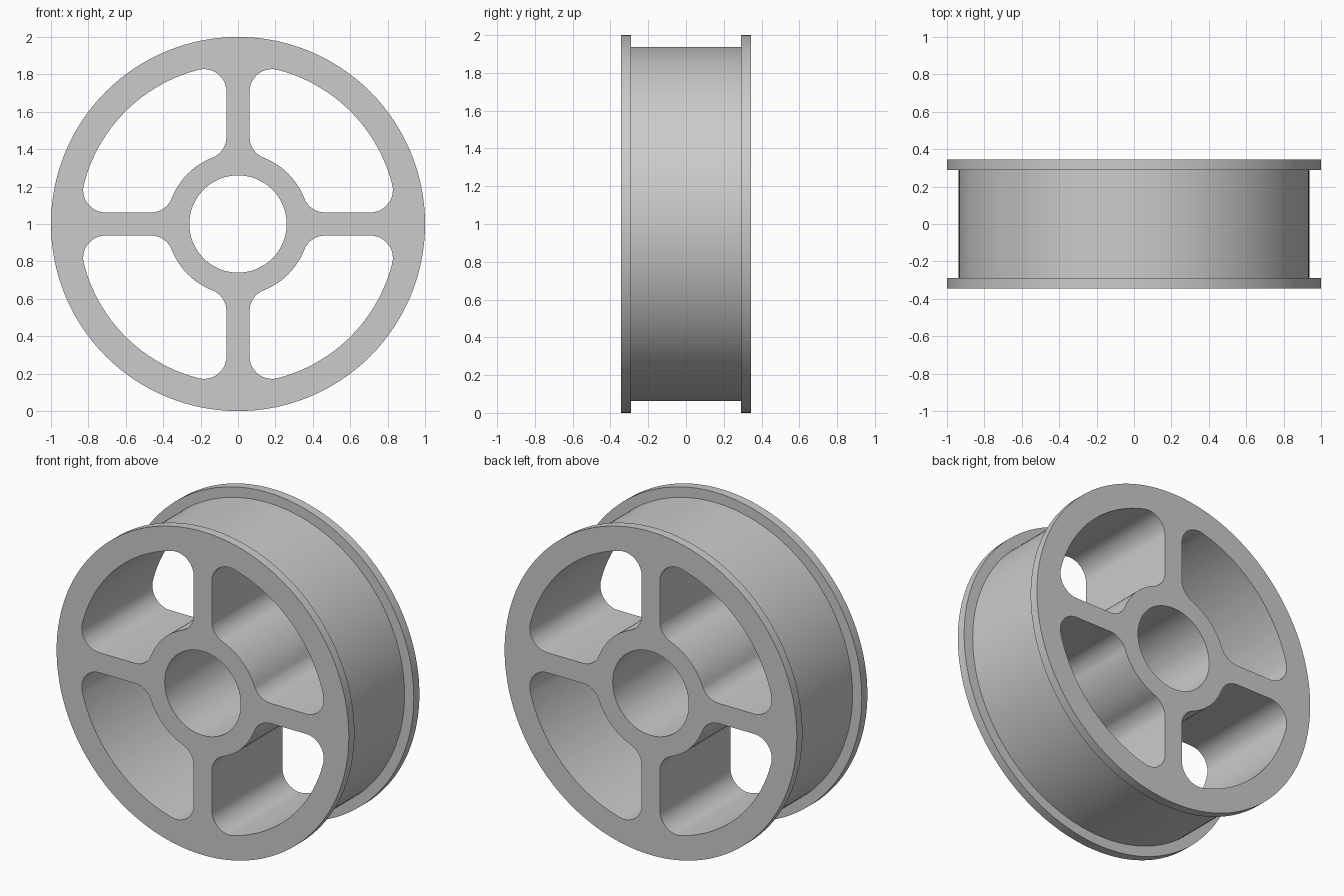
import bpy, bmesh
from math import sin, cos, atan2, sqrt, pi, radians
from mathutils import Vector

cube = bpy.data.objects.get("Cube")
if cube:
    bpy.data.objects.remove(cube, do_unlink=True)

HALF, FLANGE = 0.345, 0.29           # half width, inner side of flanges
OUTER, GROOVE, BORE = 1.0, 0.937, 0.26
RIM, HUB, SPOKE, FILLET = 0.851, 0.38, 0.062, 0.12
AXLE = Vector((0, 0, 1))

grey = bpy.data.materials.new("light grey")
grey.use_nodes = True
colour = (0.6, 0.6, 0.6, 1)
grey.diffuse_color = colour
grey.node_tree.nodes["Principled BSDF"].inputs["Base Color"].default_value = colour


def make_object(name, bm):
    bmesh.ops.recalc_face_normals(bm, faces=bm.faces)
    mesh = bpy.data.meshes.new(name)
    bm.to_mesh(mesh)
    bm.free()
    mesh.materials.append(grey)
    obj = bpy.data.objects.new(name, mesh)
    bpy.context.collection.objects.link(obj)
    return obj


def arc(cx, cz, r, start, end, steps):
    return [(cx + r * cos(start + (end - start) * i / steps),
             cz + r * sin(start + (end - start) * i / steps)) for i in range(steps + 1)]


def window_outline():
    """Rounded opening between two spokes, in the first quadrant."""
    c = SPOKE + FILLET
    far = sqrt((RIM - FILLET) ** 2 - c * c)
    near = sqrt((HUB + FILLET) ** 2 - c * c)
    a, b = atan2(c, far), atan2(c, near)
    pts = arc(far, c, FILLET, -pi / 2, a, 14)
    pts += arc(0, 0, RIM, a, pi / 2 - a, 32)[1:-1]
    pts += arc(c, far, FILLET, pi / 2 - a, pi, 14)
    pts += arc(c, near, FILLET, pi, 1.5 * pi - b, 10)
    pts += arc(0, 0, HUB, pi / 2 - b, b, 16)[1:-1]
    pts += arc(near, c, FILLET, pi + b, 1.5 * pi, 10)
    return pts


# Wheel body: flanged rim profile turned around the axle
bm = bmesh.new()
profile = [(BORE, -HALF), (OUTER, -HALF), (OUTER, -FLANGE), (GROOVE, -FLANGE),
           (GROOVE, FLANGE), (OUTER, FLANGE), (OUTER, HALF), (BORE, HALF)]
ring = [bm.verts.new((r, y, 1)) for r, y in profile]
edges = [bm.edges.new((ring[i - 1], ring[i])) for i in range(len(ring))]
bmesh.ops.spin(bm, geom=ring + edges, cent=AXLE, axis=(0, 1, 0),
               angle=2 * pi, steps=128, use_merge=True)
bmesh.ops.remove_doubles(bm, verts=bm.verts, dist=1e-5)
wheel = make_object("spoked_wheel", bm)

# Four window cutters, one in each quadrant
bm = bmesh.new()
for sx in (-1, 1):
    for sz in (-1, 1):
        face = bm.faces.new([bm.verts.new((sx * x, -HALF - 0.1, 1 + sz * z))
                             for x, z in window_outline()])
        side = bmesh.ops.extrude_face_region(bm, geom=[face], use_keep_orig=True)["geom"]
        bmesh.ops.translate(bm, vec=(0, 2 * HALF + 0.2, 0),
                            verts=[v for v in side if isinstance(v, bmesh.types.BMVert)])
cutter = make_object("window_cutter", bm)
cutter.hide_render = True

# Cut the windows, then drop the cutter
cut = wheel.modifiers.new("windows", 'BOOLEAN')
cut.operation = 'DIFFERENCE'
cut.solver = 'EXACT'
cut.object = cutter
for obj in bpy.context.selected_objects:
    obj.select_set(False)
wheel.select_set(True)
bpy.context.view_layer.objects.active = wheel
bpy.ops.object.modifier_apply(modifier=cut.name)
bpy.data.objects.remove(cutter, do_unlink=True)
bpy.ops.object.shade_smooth_by_angle(angle=radians(30))
